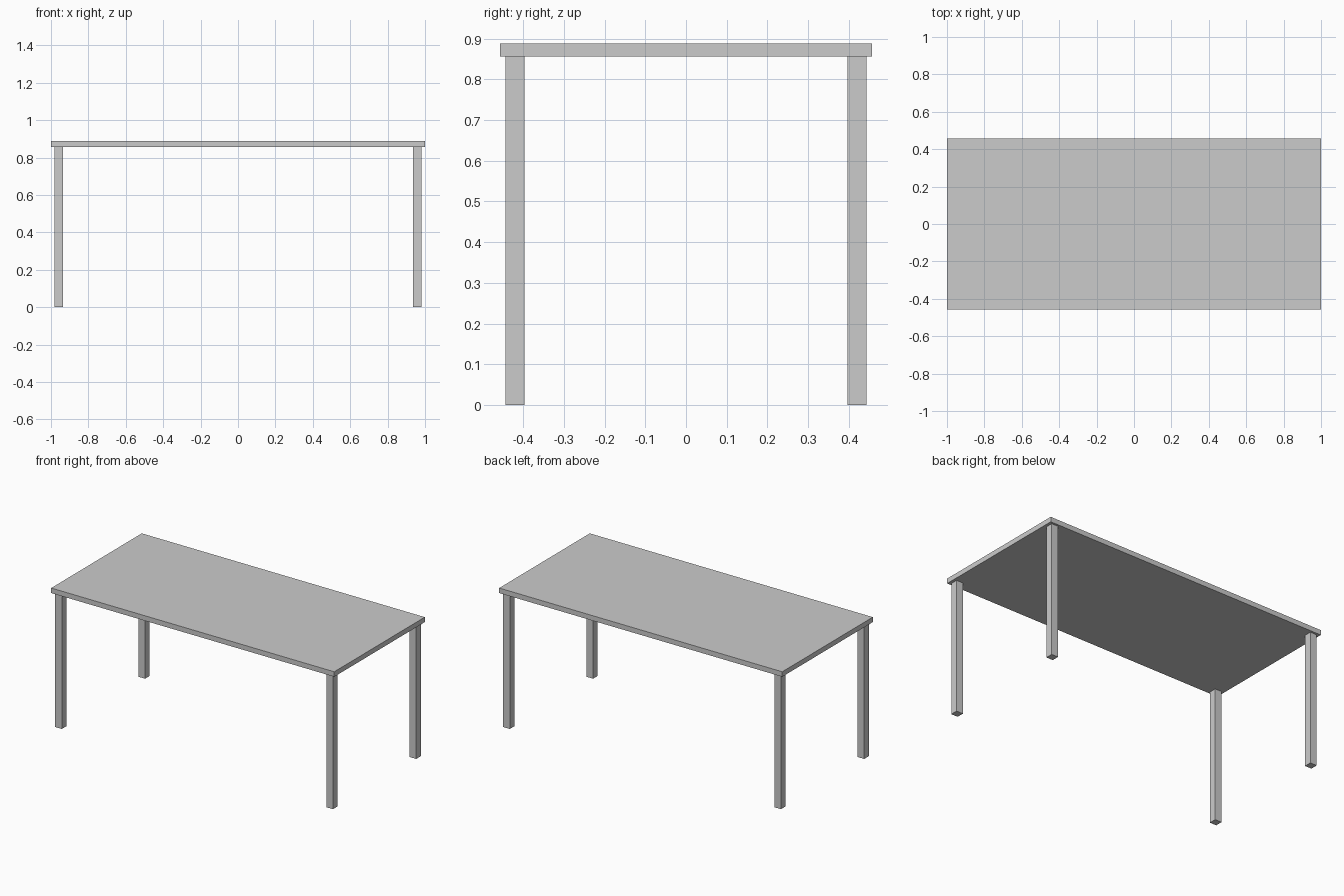
import bpy

if "Cube" in bpy.data.objects:
    bpy.data.objects.remove(bpy.data.objects["Cube"])


def box(name, lo, hi):
    """Axis-aligned box between two corners."""
    bpy.ops.mesh.primitive_cube_add(size=1, location=[(a + b) / 2 for a, b in zip(lo, hi)])
    ob = bpy.context.object
    ob.name = name
    ob.scale = [b - a for a, b in zip(lo, hi)]
    bpy.ops.object.transform_apply(location=False, rotation=False, scale=True)
    return ob


TOP_Z, UNDER_Z = 0.888, 0.856
HALF_X, HALF_Y = 1.0, 0.457
LEG = 0.0465            # square leg width
LEG_X, LEG_Y = 0.958, 0.420   # leg centres

# Flat rectangular top
box("table_top", (-HALF_X, -HALF_Y, UNDER_Z), (HALF_X, HALF_Y, TOP_Z))

# Four square legs, one per corner
for sy, depth in ((-1, "front"), (1, "back")):
    for sx, side in ((-1, "left"), (1, "right")):
        cx, cy, h = sx * LEG_X, sy * LEG_Y, LEG / 2
        box(f"{depth}_{side}_leg", (cx - h, cy - h, 0), (cx + h, cy + h, UNDER_Z))
